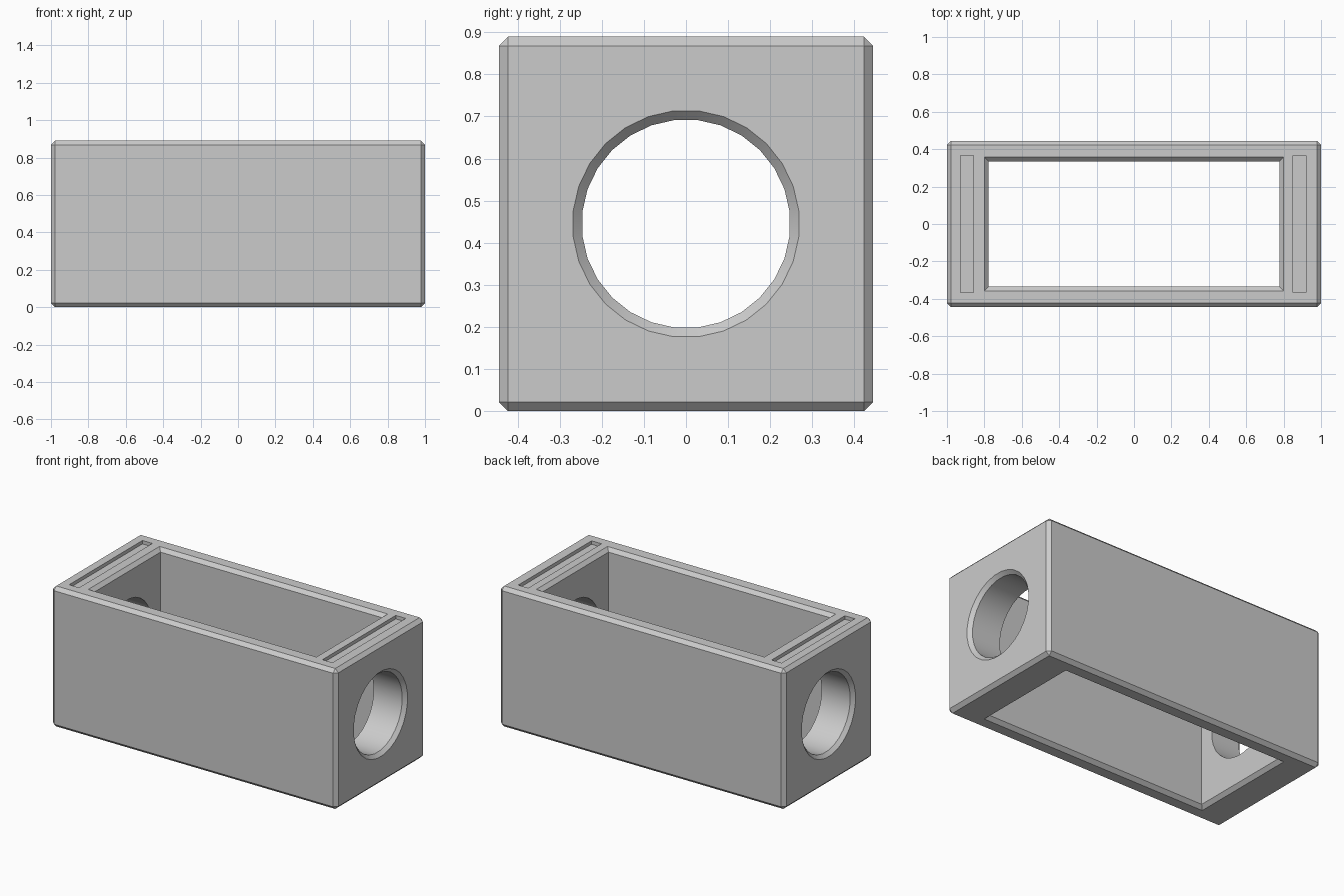
import bpy
import bmesh
from math import cos, sin, pi

if "Cube" in bpy.data.objects:
    bpy.data.objects.remove(bpy.data.objects["Cube"], do_unlink=True)

HALF = 0.445      # half depth and half height
CH = 0.022        # chamfer size
OVER = 0.05       # how far the cutters overshoot the surface
SIDES = 28

grey = bpy.data.materials.new("light grey")
grey.use_nodes = True
colour = (0.6, 0.6, 0.6, 1)
grey.diffuse_color = colour
grey.node_tree.nodes["Principled BSDF"].inputs["Base Color"].default_value = colour


def finish(name, bm):
    bmesh.ops.recalc_face_normals(bm, faces=bm.faces)
    mesh = bpy.data.meshes.new(name)
    bm.to_mesh(mesh)
    bm.free()
    mesh.materials.append(grey)
    obj = bpy.data.objects.new(name, mesh)
    bpy.context.collection.objects.link(obj)
    return obj


def loft(name, rings):
    """Closed solid through equal-sized rings of points."""
    bm = bmesh.new()
    loops = [[bm.verts.new(p) for p in ring] for ring in rings]
    n = len(loops[0])
    for a, b in zip(loops, loops[1:]):
        for i in range(n):
            j = (i + 1) % n
            bm.faces.new((a[i], a[j], b[j], b[i]))
    bm.faces.new(loops[0])
    bm.faces.new(loops[-1])
    return finish(name, bm)


def rect(cx, hx, hy, z):
    return [(cx + sx * hx, sy * hy, z) for sx, sy in ((-1, -1), (1, -1), (1, 1), (-1, 1))]


def circle(x, r):
    angles = [2 * pi * (i + 0.5) / SIDES for i in range(SIDES)]
    return [(x, r * cos(a), HALF + r * sin(a)) for a in angles]


# Chamfered outer block
bm = bmesh.new()
bmesh.ops.create_cube(bm, size=1)
for v in bm.verts:
    v.co = (v.co.x * 2, v.co.y * 2 * HALF, (v.co.z + 0.5) * 2 * HALF)
bmesh.ops.bevel(bm, geom=bm.edges[:], offset=CH, segments=1, affect='EDGES')
body = finish("chamfered_frame", bm)

# Rectangular opening, flared at top and bottom
top = 2 * HALF
levels = [(-OVER, CH + OVER), (CH, 0), (top - CH, 0), (top + OVER, CH + OVER)]
cutters = [loft("opening_cutter", [rect(0, 0.778 + f, 0.335 + f, z) for z, f in levels])]

# Round holes through both ends, flared at the outside
stations = [(-1 - OVER, CH + OVER), (-1 + CH, 0), (1 - CH, 0), (1 + OVER, CH + OVER)]
cutters.append(loft("hole_cutter", [circle(x, 0.248 + f) for x, f in stations]))

# Shallow label recesses on the top rim
for x in (-0.892, 0.884):
    cutters.append(loft("recess_cutter", [rect(x, 0.035, 0.367, z) for z in (top - CH, top + OVER)]))

for cutter in cutters:
    cutter.hide_render = True
    mod = body.modifiers.new(cutter.name, 'BOOLEAN')
    mod.operation = 'DIFFERENCE'
    mod.solver = 'EXACT'
    mod.object = cutter

# Apply the cuts and drop the cutters
bpy.ops.object.select_all(action='DESELECT')
body.select_set(True)
bpy.context.view_layer.objects.active = body
for name in [m.name for m in body.modifiers]:
    bpy.ops.object.modifier_apply(modifier=name)
for cutter in cutters:
    bpy.data.objects.remove(cutter, do_unlink=True)

bpy.ops.object.shade_smooth_by_angle(angle=pi / 6)
